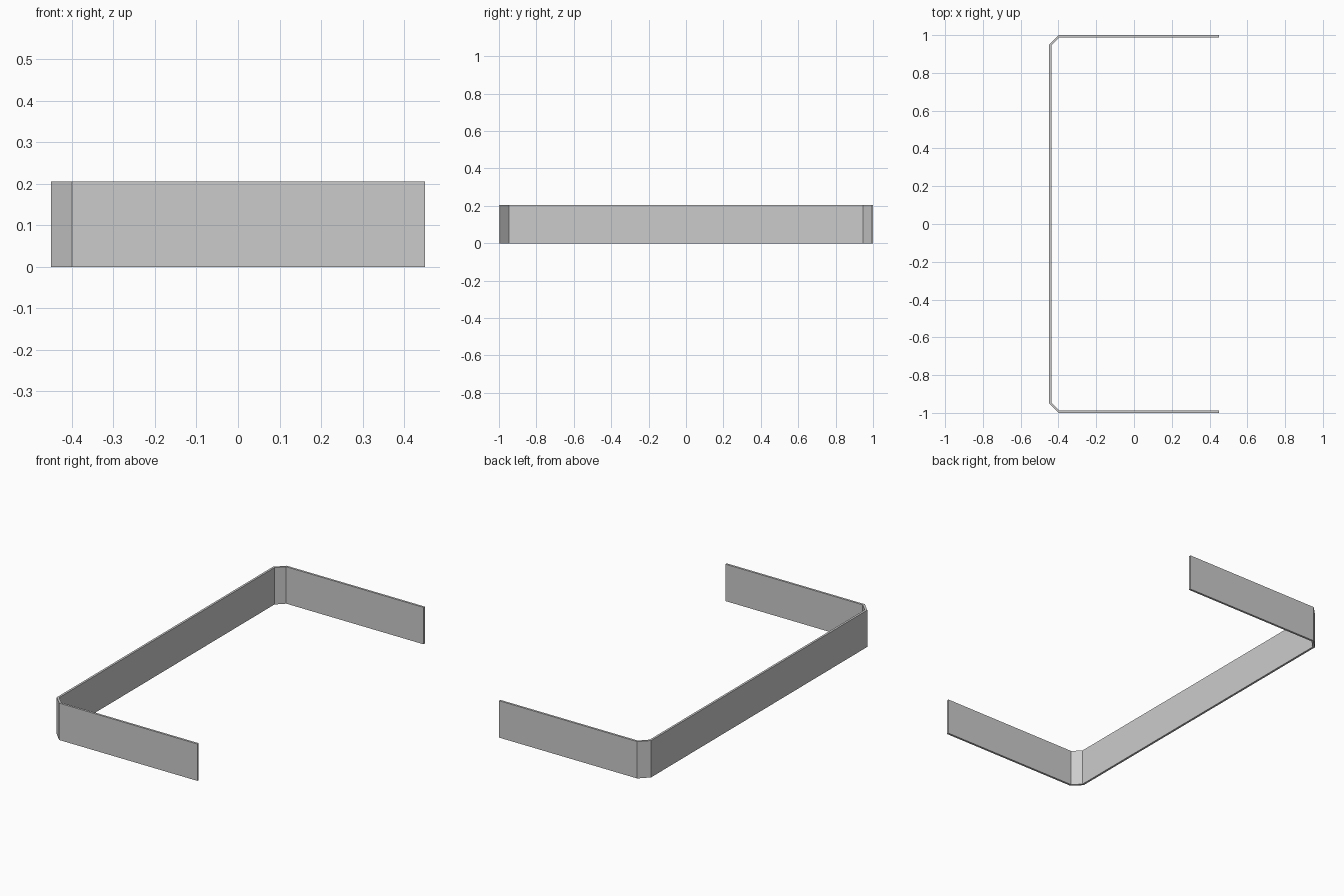
import bpy
import bmesh

cube = bpy.data.objects.get("Cube")
if cube:
    bpy.data.objects.remove(cube, do_unlink=True)

HALF_X, HALF_Y, HEIGHT = 0.45, 1.0, 0.205
CHAMFER, THICK = 0.05, 0.012
MITRE = THICK * 0.414  # shift of the inner corners at a 45 degree bend

# Plain grey
grey = bpy.data.materials.new("grey")
grey.use_nodes = True
colour = (0.6, 0.6, 0.6, 1)
grey.diffuse_color = colour
grey.node_tree.nodes["Principled BSDF"].inputs["Base Color"].default_value = colour


def half_path(inset, shift):
    """Plan path of one arm: free end, then the two bend corners."""
    return [(HALF_X, HALF_Y - inset),
            (-HALF_X + CHAMFER + shift, HALF_Y - inset),
            (-HALF_X + inset, HALF_Y - CHAMFER - shift)]


def full_path(inset, shift):
    arm = half_path(inset, shift)
    return arm + [(x, -y) for x, y in reversed(arm)]


# Bent strip: a row of quads between the outer and inner paths, pulled up
bm = bmesh.new()
outer = [bm.verts.new((x, y, 0)) for x, y in full_path(0, 0)]
inner = [bm.verts.new((x, y, 0)) for x, y in full_path(THICK, MITRE)]
for i in range(len(outer) - 1):
    bm.faces.new((outer[i], outer[i + 1], inner[i + 1], inner[i]))
top = bmesh.ops.extrude_face_region(bm, geom=bm.faces[:], use_keep_orig=True)
moved = [g for g in top["geom"] if isinstance(g, bmesh.types.BMVert)]
bmesh.ops.translate(bm, verts=moved, vec=(0, 0, HEIGHT))
bmesh.ops.recalc_face_normals(bm, faces=bm.faces[:])

mesh = bpy.data.meshes.new("bent_strip")
bm.to_mesh(mesh)
bm.free()
mesh.materials.append(grey)
strip = bpy.data.objects.new("bent_strip", mesh)
bpy.context.collection.objects.link(strip)
